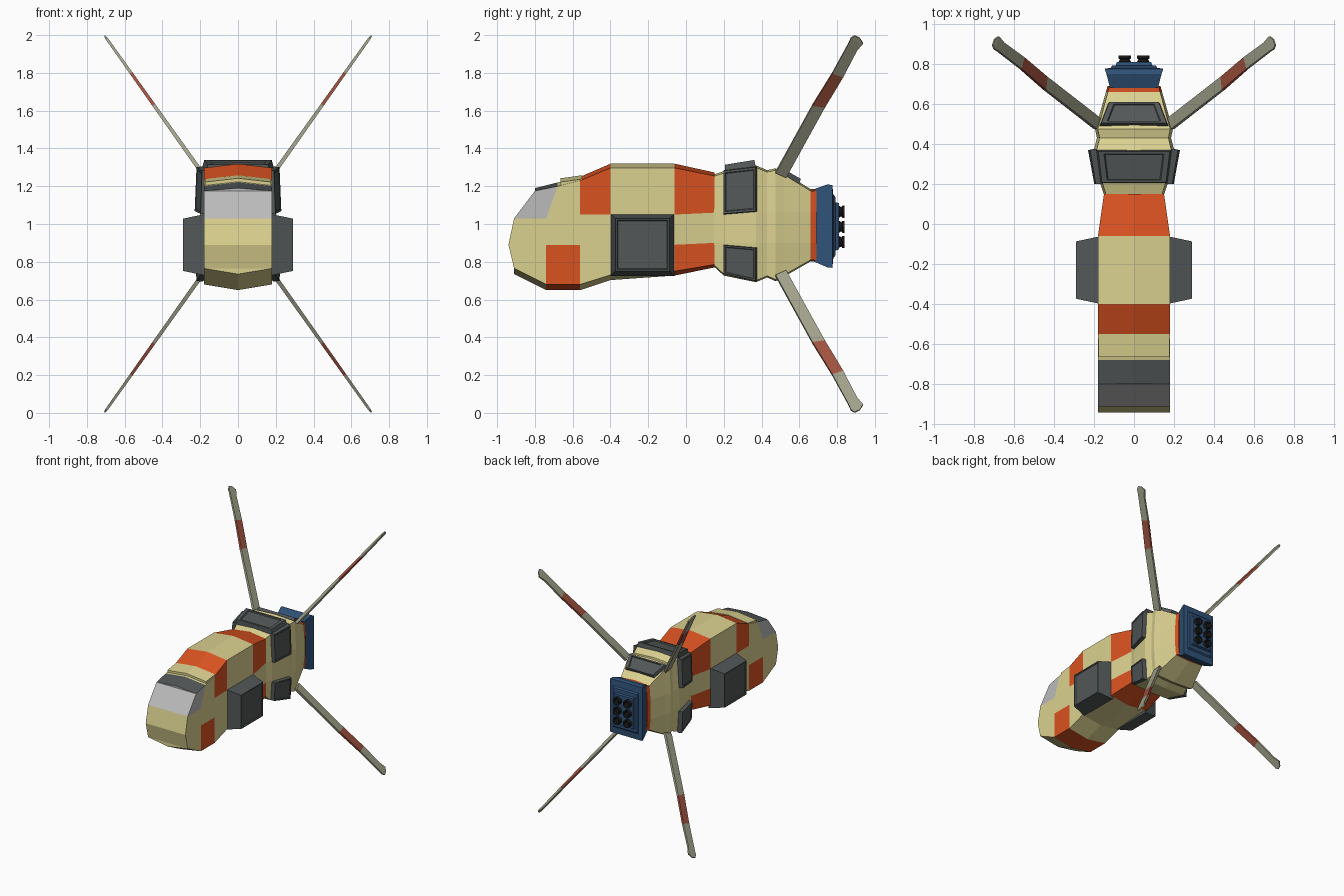
import bpy, bmesh, math
from mathutils import Vector as V

if "Cube" in bpy.data.objects:
    bpy.data.objects.remove(bpy.data.objects["Cube"])


def mat(name, r, g, b):
    m = bpy.data.materials.new(name)
    m.diffuse_color = (r, g, b, 1)
    m.use_nodes = True
    m.node_tree.nodes["Principled BSDF"].inputs["Base Color"].default_value = m.diffuse_color
    return m


CREAM = mat("cream", .71, .64, .28)
ORANGE = mat("orange", .70, .085, .015)
GLASS = mat("window_grey", .50, .50, .50)
DARK = mat("dark_grey", .085, .095, .095)
BLUE = mat("blue", .03, .085, .19)
BLACK = mat("black", .012, .012, .012)
WING = mat("wing_grey", .36, .36, .26)
BAND = mat("wing_red", .36, .085, .05)


def loft(name, rings, mats, pick=lambda seg, side: 0, cap_pick=None):
    """Skin a list of equal-length rings; pick() chooses the material of each cell."""
    bm = bmesh.new()
    vs = [[bm.verts.new(p) for p in r] for r in rings]
    n = len(rings[0])
    for i in range(len(vs) - 1):
        for k in range(n):
            j = (k + 1) % n
            f = bm.faces.new((vs[i][k], vs[i][j], vs[i + 1][j], vs[i + 1][k]))
            f.material_index = pick(i, k)
    if cap_pick:  # front cap split in horizontal bands
        for b, loop in enumerate(((0, 1, 9), (1, 2, 8, 9), (2, 3, 7, 8), (3, 4, 6, 7), (4, 5, 6))):
            bm.faces.new([vs[0][q] for q in loop]).material_index = cap_pick(b)
    else:
        bm.faces.new(vs[0][::-1]).material_index = pick(0, 0)
    bm.faces.new(vs[-1]).material_index = pick(len(vs) - 2, 0)
    bmesh.ops.recalc_face_normals(bm, faces=bm.faces)
    me = bpy.data.meshes.new(name)
    bm.to_mesh(me)
    bm.free()
    for m in mats:
        me.materials.append(m)
    ob = bpy.data.objects.new(name, me)
    bpy.context.collection.objects.link(ob)
    return ob


def panel(name, quad, offset, shrink, m, inset=.82, depth=.25):
    """Raised tapered plate with a framed, recessed face."""
    q = [V(p) for p in quad]
    c = sum(q, V()) / 4
    o = V(offset)
    ring = lambda s, h: [c + (p - c) * s + o * h for p in q]
    return loft(name, [ring(1, -.15), ring(shrink, 1), ring(shrink * inset, 1),
                       ring(shrink * inset * .96, 1 - depth)], [m])


def hull_ring(w, wt, pts, sag, crown):
    """Ten-point ring from four side points (y, z), low to high."""
    side = [V((wt if i in (0, 3) else w, y, z)) for i, (y, z) in enumerate(pts)]
    low = V((0, pts[0][0], pts[0][1] - sag))
    top = V((0, pts[3][0], pts[3][1] + crown))
    return [low] + side + [top] + [V((-p.x, p.y, p.z)) for p in reversed(side)]


# Cabin: checkered front fuselage
def straight(y, bot, lo, hi, top):
    return [(y, bot), (y, lo), (y, hi), (y, top)]


cabin = [
    hull_ring(.18, .18, [(-.91, .765), (-.94, .89), (-.91, 1.03), (-.80, 1.175)], .03, .015),
    hull_ring(.18, .18, [(-.74, .68), (-.74, .89), (-.74, 1.03), (-.68, 1.20)], .03, .02),
    hull_ring(.18, .18, straight(-.56, .68, .89, 1.05, 1.23), .03, .02),
    hull_ring(.18, .18, straight(-.40, .73, .89, 1.05, 1.297), .027, .022),
    hull_ring(.18, .18, straight(-.06, .75, .89, 1.05, 1.297), .023, .022),
    hull_ring(.15, .15, straight(.15, .785, .90, 1.06, 1.255), .015, .018),
]
LOW, HIGH = (0, 1, 8, 9), (3, 4, 5, 6)


def cabin_color(seg, k):
    if seg == 0:
        return 2 if k in (3, 6) else 3 if k in (4, 5) else 0
    orange = {1: LOW, 2: HIGH, 4: LOW + HIGH}.get(seg, ())
    return 1 if k in orange else 0


loft("cabin", cabin, [CREAM, ORANGE, GLASS, DARK], cabin_color, lambda b: 2 if b >= 3 else 0)

# Raised roof lip behind the windscreen
loft("roof_lip", [hull_ring(.176, .176, straight(y, z - .04, z - .03, z - .02, z), 0, .02)
                  for y, z in ((-.665, 1.222), (-.55, 1.238))], [CREAM])

# Tail: flared rear fuselage with a neck, ribs and an orange end band
tail = [hull_ring(w, w * .93, straight(y, b, .90, 1.06, t), .008, .01) for y, w, b, t in (
    (.14, .148, .79, 1.25), (.20, .168, .735, 1.27), (.37, .20, .70, 1.30),
    (.43, .185, .725, 1.275), (.475, .195, .705, 1.285), (.52, .18, .73, 1.26),
    (.66, .14, .81, 1.175), (.69, .132, .81, 1.175))]
loft("tail", tail, [CREAM, ORANGE], lambda s, k: int(s == 6))

# Side pods and tail side plates
for s, tag in ((1, "right"), (-1, "left")):
    panel("side_pod_" + tag, [(s * .18, -.40, .725), (s * .18, -.06, .725),
                              (s * .18, -.06, 1.055), (s * .18, -.40, 1.055)],
          (s * .11, 0, 0), .84, DARK, .95, .06)
    panel("upper_plate_" + tag, [(s * .168, .20, 1.05), (s * .20, .375, 1.065),
                                 (s * .19, .375, 1.305), (s * .16, .20, 1.285)],
          (s * .03, -.004, 0), .97, DARK, .9, .1)
    panel("lower_plate_" + tag, [(s * .168, .20, .89), (s * .20, .375, .875),
                                 (s * .19, .375, .695), (s * .16, .20, .735)],
          (s * .03, -.004, 0), .97, DARK, .9, .1)

# Roof plates
panel("roof_plate", [(-.17, .205, 1.275), (.17, .205, 1.275), (.19, .37, 1.302), (-.19, .37, 1.302)],
      (0, -.003, .038), .94, DARK, .84, .25)
panel("rear_roof_plate", [(-.172, .49, 1.28), (.172, .49, 1.28), (.13, .60, 1.217), (-.13, .60, 1.217)],
      (0, .011, .02), .95, DARK, .82, .3)


# Engine block
def rect(y, w, z0, z1):
    return [(-w, y, z0), (w, y, z0), (w, y, z1), (-w, y, z1)]


loft("engine_block", [rect(.68, .12, .80, 1.185), rect(.75, .138, .77, 1.21), rect(.775, .146, .768, 1.205),
                      rect(.78, .115, .82, 1.155), rect(.79, .11, .83, 1.145),
                      rect(.792, .092, .86, 1.115), rect(.81, .085, .865, 1.11)], [BLUE])

# Six nozzles
for ix in (-1, 1):
    for iz in (-1, 0, 1):
        prof = ((.80, .022), (.812, .031), (.822, .024), (.828, .032), (.84, .032), (.84, .023), (.825, .018))
        rings = [[(ix * .046 + r * math.cos(a * math.tau / 12), y, .985 + iz * .08 + r * math.sin(a * math.tau / 12))
                  for a in range(12)] for y, r in prof]
        loft(f"nozzle_{ix + 1}_{iz + 1}", rings, [BLACK])

# Four swept wings: leading (y, z), trailing (y, z), half thickness
WING_PATH = ((.475, 1.275, .53, 1.25, .011), (.67, 1.63, .735, 1.62, .009), (.775, 1.80, .832, 1.78, .008),
             (.865, 1.965, .905, 1.92, .007), (.872, 1.985, .937, 1.957, .006), (.893, 1.997, .92, 1.985, .004))
for sx in (1, -1):
    for sz in (1, -1):
        rings = []
        for yl, zl, yt, zt, h in WING_PATH:
            pts = []
            for y, z, d in ((yl, zl, -h), (yl, zl, h), (yt, zt, h), (yt, zt, -h)):
                x = .19 + (z - 1.27) * .71
                pts.append((sx * (x + d * .81), y, 1 + sz * (z - d * .58 - 1)))
            rings.append(pts)
        name = f"wing_{'upper' if sz > 0 else 'lower'}_{'right' if sx > 0 else 'left'}"
        loft(name, rings, [WING, BAND], lambda s, k: int(s == 1))
